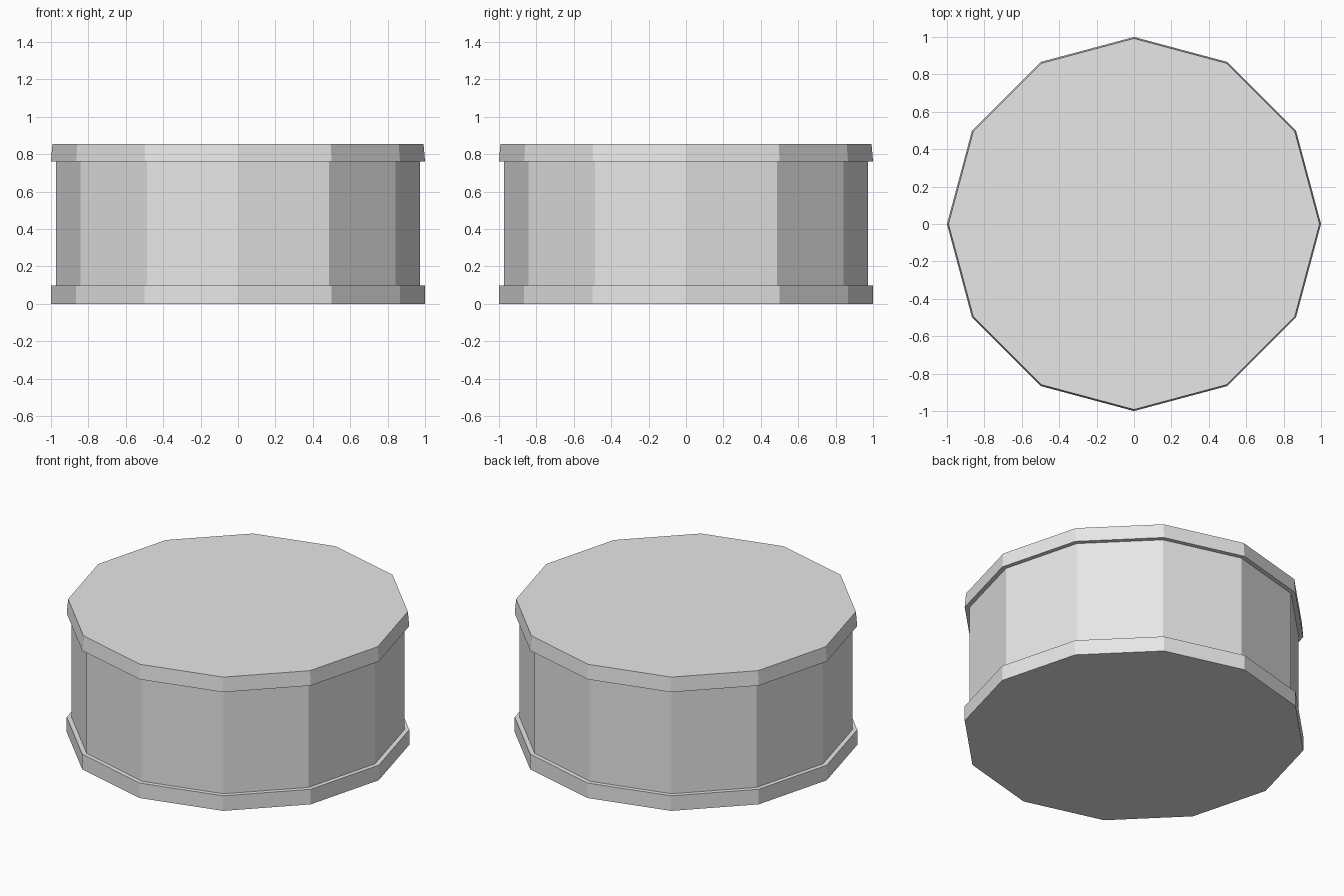
import bpy
from math import pi

cube = bpy.data.objects.get("Cube")
if cube:
    bpy.data.objects.remove(cube, do_unlink=True)

GREY = (0.8, 0.8, 0.8, 1.0)
mat = bpy.data.materials.new("light_grey")
mat.use_nodes = True
mat.diffuse_color = GREY
mat.node_tree.nodes["Principled BSDF"].inputs["Base Color"].default_value = GREY


def drum(name, r_bottom, r_top, z_bottom, z_top):
    """Flat-sided twelve-cornered section with corners on the x and y axes."""
    bpy.ops.mesh.primitive_cone_add(
        vertices=12, radius1=r_bottom, radius2=r_top,
        depth=z_top - z_bottom, location=(0, 0, (z_bottom + z_top) / 2))
    obj = bpy.context.object
    obj.name = name
    obj.data.materials.append(mat)
    return obj


# Bottom rim, recessed wall and slightly tapered lid
drum("base_rim", 1.0, 1.0, 0.0, 0.097)
drum("wall", 0.972, 0.972, 0.097, 0.762)
drum("lid", 1.0, 0.992, 0.762, 0.855)
